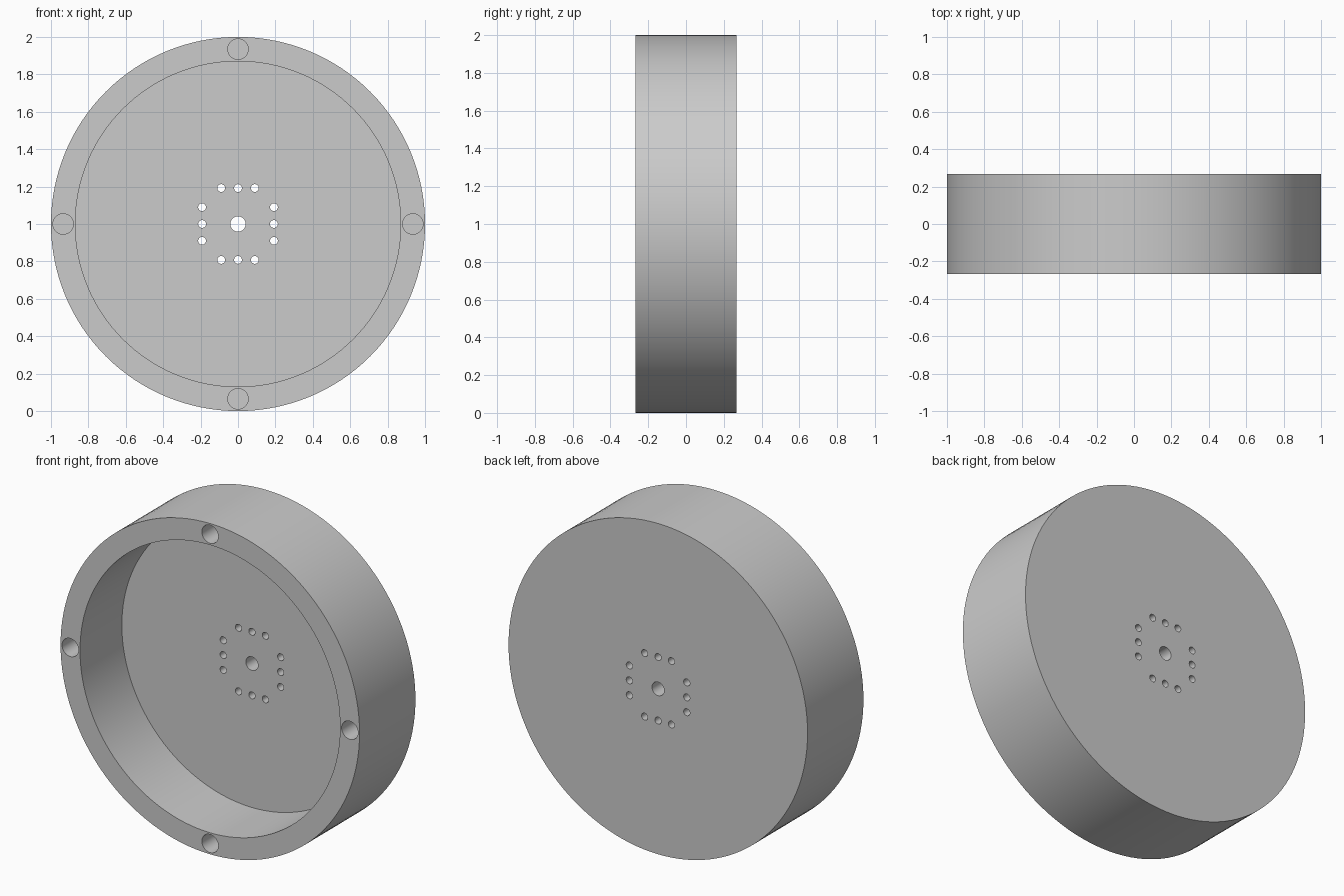
import bpy, bmesh, math
from mathutils import Matrix, Vector

if "Cube" in bpy.data.objects:
    bpy.data.objects.remove(bpy.data.objects["Cube"])

RADIUS, HALF_DEPTH = 1.0, 0.267
BORE, FLOOR_Y = 0.87, 0.133      # cavity radius and cavity floor position
RIM_HOLE_END = 0.0               # blind end of the rim holes

grey = bpy.data.materials.new("plain grey")
grey.use_nodes = True
grey.diffuse_color = (0.6, 0.6, 0.6, 1)
grey.node_tree.nodes["Principled BSDF"].inputs["Base Color"].default_value = (0.6, 0.6, 0.6, 1)


def add_rod(bm, x, z, radius, y0, y1, sides):
    """Cylinder along y, offset from the wheel centre."""
    place = Matrix.Translation((x, (y0 + y1) / 2, RADIUS + z)) @ Matrix.Rotation(math.pi / 2, 4, "X")
    bmesh.ops.create_cone(bm, cap_ends=True, segments=sides, radius1=radius,
                          radius2=radius, depth=y1 - y0, matrix=place)


def finish(bm, name):
    bmesh.ops.recalc_face_normals(bm, faces=bm.faces)
    mesh = bpy.data.meshes.new(name)
    bm.to_mesh(mesh)
    bm.free()
    mesh.materials.append(grey)
    obj = bpy.data.objects.new(name, mesh)
    bpy.context.collection.objects.link(obj)
    return obj


def cut(target, cutter):
    mod = target.modifiers.new("cut", "BOOLEAN")
    mod.operation, mod.solver, mod.object = "DIFFERENCE", "EXACT", cutter
    bpy.ops.object.select_all(action="DESELECT")
    bpy.context.view_layer.objects.active = target
    target.select_set(True)
    bpy.ops.object.modifier_apply(modifier=mod.name)
    bpy.data.objects.remove(cutter)


# Round housing
bm = bmesh.new()
add_rod(bm, 0, 0, RADIUS, -HALF_DEPTH, HALF_DEPTH, 128)
housing = finish(bm, "round_housing")

# Front cavity
bm = bmesh.new()
add_rod(bm, 0, 0, BORE, -0.5, FLOOR_Y, 128)
cut(housing, finish(bm, "cavity_cutter"))

# Holes: centre bore, square ring of small holes, blind rim holes
bm = bmesh.new()
add_rod(bm, 0, 0, 0.041, 0, 0.5, 32)
for turn in range(4):
    spin = Matrix.Rotation(turn * math.pi / 2, 2)
    for offset in (-0.09, 0, 0.09):
        x, z = spin @ Vector((offset, 0.192))
        add_rod(bm, x, z, 0.021, 0, 0.5, 24)
    x, z = spin @ Vector((0, 0.935))
    add_rod(bm, x, z, 0.055, -0.5, RIM_HOLE_END, 32)
cut(housing, finish(bm, "hole_cutter"))

bpy.ops.object.shade_smooth_by_angle(angle=math.radians(30))
